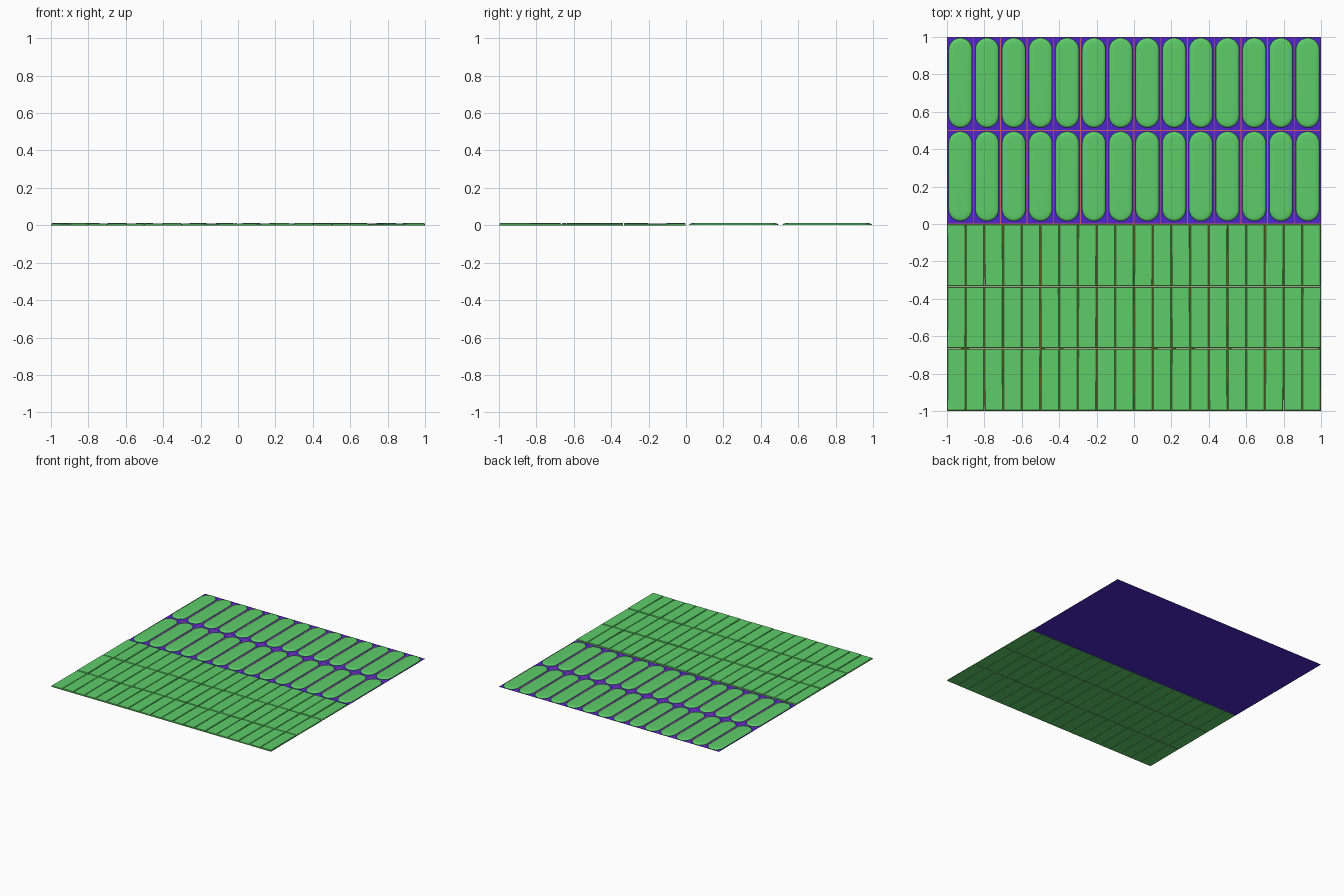
import bpy, bmesh, math, random

if "Cube" in bpy.data.objects:
    bpy.data.objects.remove(bpy.data.objects["Cube"])

random.seed(4)


def material(name, rgb):
    m = bpy.data.materials.new(name)
    m.diffuse_color = (*rgb, 1)
    m.use_nodes = True
    m.node_tree.nodes["Principled BSDF"].inputs["Base Color"].default_value = m.diffuse_color
    return m


GREEN = material("tile_green", (0.11, 0.61, 0.14))
PURPLE = material("backing_purple", (0.07, 0.02, 0.60))
RED = material("joint_red", (0.72, 0.09, 0.13))
ORANGE = material("joint_orange", (0.60, 0.30, 0.02))


def finish(bm, name, mats):
    mesh = bpy.data.meshes.new(name)
    bm.to_mesh(mesh)
    bm.free()
    for m in mats:
        mesh.materials.append(m)
    ob = bpy.data.objects.new(name, mesh)
    bpy.context.collection.objects.link(ob)
    return ob


def quad(bm, x0, x1, y0, y1, z, mat=0):
    f = bm.faces.new([bm.verts.new((x, y, z)) for x, y in
                      ((x0, y0), (x1, y0), (x1, y1), (x0, y1))])
    f.material_index = mat


def loft(bm, rings):
    """Skin a stack of closed rings and cap both ends."""
    rings = [[bm.verts.new(p) for p in r] for r in rings]
    n = len(rings[0])
    for a, b in zip(rings, rings[1:]):
        for i in range(n):
            j = (i + 1) % n
            bm.faces.new((a[i], a[j], b[j], b[i]))
    bm.faces.new(rings[-1])
    bm.faces.new(rings[0][::-1])


def joint_lines(bm, cols, rows, y0, y1, w, z, mat):
    """Thin strips along the cell borders, clipped to the sheet."""
    for i in range(cols + 1):
        x = -1 + 2 * i / cols
        quad(bm, max(-1, x - w), min(1, x + w), y0, y1, z, mat)
    for j in range(rows + 1):
        y = y0 + (y1 - y0) * j / rows
        quad(bm, -1, 1, max(y0, y - w), min(y1, y + w), z, mat)


# Backing sheet with red joints under the rounded tiles
bm = bmesh.new()
quad(bm, -1, 1, 0, 1, 0.0005)
joint_lines(bm, 14, 2, 0, 1, 0.002, 0.001, 1)
finish(bm, "rounded_tile_backing", [PURPLE, RED])


# Rounded tiles: stadium outline with a softly domed edge
def stadium(cx, cy, r, half, z, n=12):
    pts = []
    for s in (0, 1):
        for k in range(n + 1):
            a = math.pi * (s + k / n)
            pts.append((cx + r * math.cos(a),
                        cy + (half if s == 0 else -half) + r * math.sin(a), z))
    return pts


PROFILE = ((0, 0.001), (0, 0.003), (0.003, 0.007), (0.009, 0.010),
           (0.02, 0.0115), (0.035, 0.012))
bm = bmesh.new()
for i in range(14):
    for j in range(2):
        cx, cy = -1 + (i + 0.5) / 7, 0.255 + 0.5 * j
        loft(bm, [stadium(cx, cy, 0.0625 - d, 0.177, z) for d, z in PROFILE])
tiles = finish(bm, "rounded_tiles", [GREEN])
bpy.context.view_layer.objects.active = tiles
tiles.select_set(True)
bpy.ops.object.shade_smooth_by_angle(angle=math.radians(60))

# Orange joints between the shingles
bm = bmesh.new()
joint_lines(bm, 20, 3, -1, 0, 0.002, 0.002, 0)
finish(bm, "shingle_joints", [ORANGE])


# Straight shingles: chamfered slabs, each slightly skewed and tilted
def shingle(bm, cx, cy, hx, hy):
    rot = random.uniform(-0.005, 0.005)
    tx, ty = random.uniform(-0.012, 0.012), random.uniform(-0.006, 0.006)
    lift = random.uniform(-0.001, 0.0015)
    rings = []
    for d, z in ((0, 0), (0, 0.006), (0.003, 0.0095)):
        ring = []
        for sx, sy in ((-1, -1), (1, -1), (1, 1), (-1, 1)):
            x, y = sx * (hx - d), sy * (hy - d)
            px, py = cx + x - y * rot, cy + y + x * rot
            pz = z + (x * tx + y * ty + lift if z else 0)
            ring.append((max(-1, min(1, px)), max(-1, min(0, py)), pz))
        rings.append(ring)
    loft(bm, rings)


bm = bmesh.new()
for i in range(20):
    for j in range(3):
        shingle(bm, -0.95 + 0.1 * i, -1 + (j + 0.5) / 3, 0.0485, 0.1642)
finish(bm, "shingles", [GREEN])
